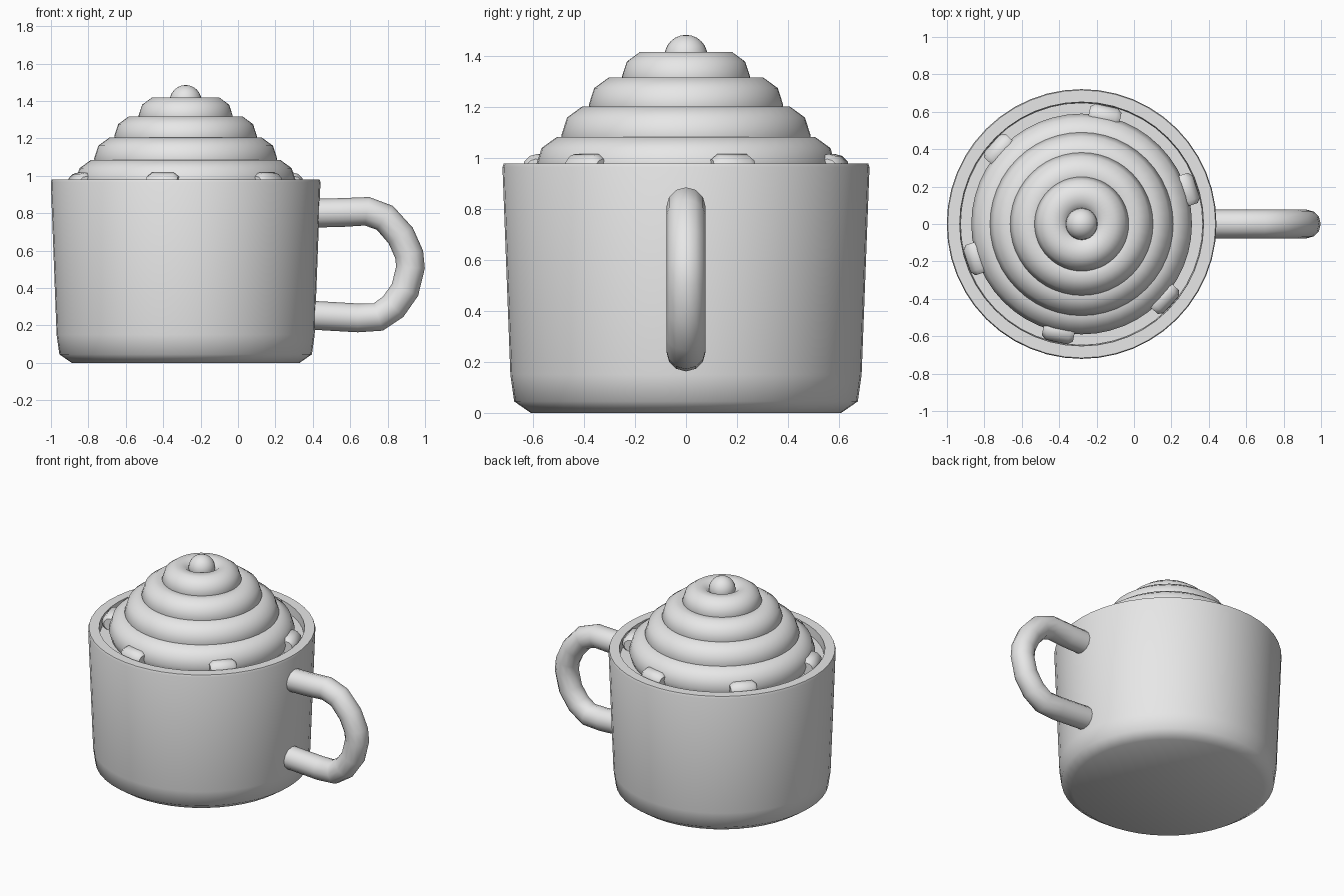
import bpy, bmesh, math
from mathutils import Matrix, Vector

if "Cube" in bpy.data.objects:
    bpy.data.objects.remove(bpy.data.objects["Cube"])

CX = -0.28          # cup axis
SIDES = 48

ceramic = bpy.data.materials.new("pale_grey")
ceramic.use_nodes = True
ceramic.diffuse_color = (0.8, 0.8, 0.8, 1)
ceramic.node_tree.nodes["Principled BSDF"].inputs["Base Color"].default_value = (0.8, 0.8, 0.8, 1)


def finish(obj, name, angle=50):
    obj.name = name
    obj.data.materials.clear()
    obj.data.materials.append(ceramic)
    bpy.ops.object.select_all(action="DESELECT")
    obj.select_set(True)
    bpy.context.view_layer.objects.active = obj
    bpy.ops.object.shade_smooth_by_angle(angle=math.radians(angle))
    return obj


def lathe(name, profile, loc, sides=SIDES):
    """Spin an (r, z) profile around the vertical axis."""
    bm = bmesh.new()
    verts = [bm.verts.new((r, 0, z)) for r, z in profile]
    edges = [bm.edges.new(pair) for pair in zip(verts, verts[1:])]
    bmesh.ops.spin(bm, geom=verts + edges, cent=(0, 0, 0), axis=(0, 0, 1),
                   angle=math.tau, steps=sides, use_duplicate=False)
    bmesh.ops.remove_doubles(bm, verts=bm.verts, dist=0.0005)
    bmesh.ops.recalc_face_normals(bm, faces=bm.faces)
    mesh = bpy.data.meshes.new(name)
    bm.to_mesh(mesh)
    bm.free()
    obj = bpy.data.objects.new(name, mesh)
    obj.location = loc
    bpy.context.collection.objects.link(obj)
    return finish(obj, name)


# Cup with thick wall and chamfered foot
lathe("cup", [(0, 0), (0.61, 0), (0.675, 0.045), (0.69, 0.15), (0.721, 0.965),
              (0.716, 0.98), (0.652, 0.98), (0.62, 0.1), (0, 0.08)], (CX, 0, 0))

# Drink surface just below the rim
lathe("drink", [(0, 0.92), (0.648, 0.92)], (CX, 0, 0))

# Stacked rings of whipped cream: ring radius, tube radius, height
for i, (ring, tube, z) in enumerate([(0.47, 0.12, 0.97), (0.37, 0.12, 1.09),
                                     (0.27, 0.112, 1.21), (0.15, 0.102, 1.32)]):
    bpy.ops.mesh.primitive_torus_add(location=(CX, 0, z), major_radius=ring,
                                     minor_radius=tube, major_segments=SIDES,
                                     minor_segments=10)
    finish(bpy.context.object, f"cream_ring_{i + 1}")

# Round tip of the cream
bpy.ops.mesh.primitive_uv_sphere_add(segments=24, ring_count=12, radius=0.085,
                                     location=(CX, 0, 1.4))
finish(bpy.context.object, "cream_tip")

# Marshmallows lying around the cream
for i in range(6):
    a = math.radians(18 + 60 * i)
    pos = Vector((CX + 0.585 * math.cos(a), 0.585 * math.sin(a), 0.957))
    body = [(0, -0.085), (0.04, -0.085), (0.06, -0.06),
            (0.06, 0.06), (0.04, 0.085), (0, 0.085)]
    m = lathe(f"marshmallow_{i + 1}", body, pos, 12)
    m.rotation_euler = (math.radians(90), 0, a)

# Handle: tube along a D-shaped path
path = [(0.39, 0.80), (0.55, 0.803), (0.69, 0.81), (0.785, 0.775), (0.87, 0.68),
        (0.915, 0.58), (0.922, 0.51), (0.893, 0.39), (0.83, 0.30),
        (0.75, 0.245), (0.64, 0.24), (0.38, 0.255)]
curve = bpy.data.curves.new("handle", "CURVE")
curve.dimensions = "3D"
curve.bevel_depth = 0.077
curve.bevel_resolution = 4
curve.use_fill_caps = True
spline = curve.splines.new("POLY")
spline.points.add(len(path) - 1)
for p, (x, z) in zip(spline.points, path):
    p.co = (x, 0, z, 1)
handle = bpy.data.objects.new("handle", curve)
bpy.context.collection.objects.link(handle)
bpy.ops.object.select_all(action="DESELECT")
handle.select_set(True)
bpy.context.view_layer.objects.active = handle
bpy.ops.object.convert(target="MESH")
finish(bpy.context.object, "handle")
